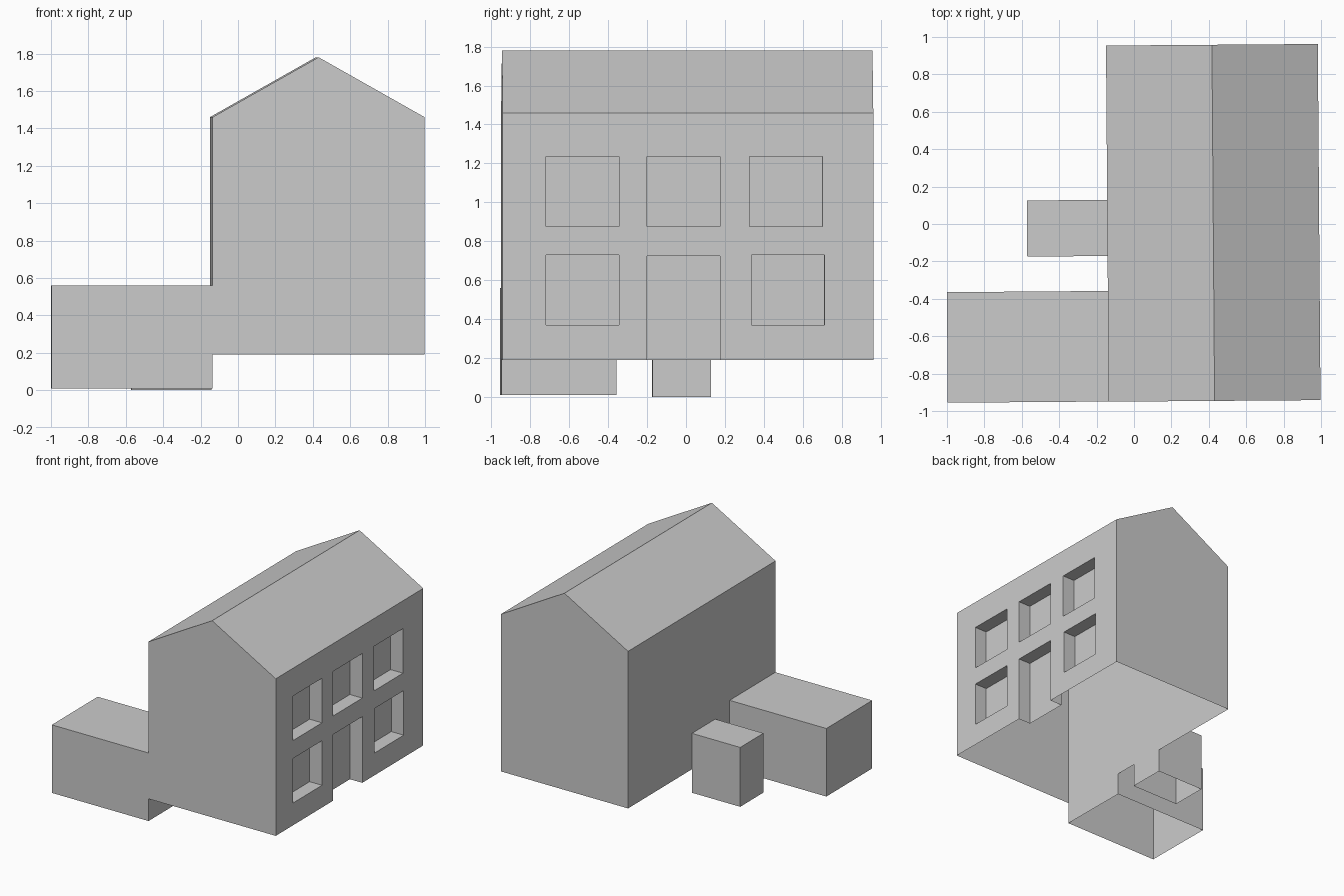
import bpy
import bmesh

if "Cube" in bpy.data.objects:
    bpy.data.objects.remove(bpy.data.objects["Cube"])

TILT = 0.0075                       # the whole model is turned very slightly about z
X0, X1, Y0, Y1 = -0.1425, 0.99, -0.949, 0.955
BASE, EAVE, RIDGE = 0.19, 1.46, 1.78


def make_object(name, bm):
    bmesh.ops.recalc_face_normals(bm, faces=bm.faces)
    mesh = bpy.data.meshes.new(name)
    bm.to_mesh(mesh)
    bm.free()
    obj = bpy.data.objects.new(name, mesh)
    bpy.context.collection.objects.link(obj)
    return obj


def add_box(bm, lo, hi):
    verts = bmesh.ops.create_cube(bm, size=1)["verts"]
    for v in verts:
        v.co = [a + (b - a) * (c + 0.5) for a, b, c in zip(lo, hi, v.co)]


def open_bottom(obj, z):
    """Remove the underside: the shells are hollow from below."""
    bm = bmesh.new()
    bm.from_mesh(obj.data)
    under = [f for f in bm.faces if all(abs(v.co.z - z) < 1e-4 for v in f.verts)]
    bmesh.ops.delete(bm, geom=under, context="FACES")
    bm.to_mesh(obj.data)
    bm.free()
    obj.rotation_euler.z = TILT


# House: gable profile extruded along y
bm = bmesh.new()
profile = [(X0, BASE), (X1, BASE), (X1, EAVE), ((X0 + X1) / 2, RIDGE), (X0, EAVE)]
gable = bm.faces.new([bm.verts.new((x, Y0, z)) for x, z in profile])
ext = bmesh.ops.extrude_face_region(bm, geom=[gable], use_keep_orig=True)
for v in ext["geom"]:
    if isinstance(v, bmesh.types.BMVert):
        v.co.y = Y1
house = make_object("house", bm)

# Window and door recesses on the right wall: (y, z bottom, z top)
bm = bmesh.new()
openings = [(-0.72, 0.875, 1.235), (-0.2, 0.875, 1.235), (0.325, 0.875, 1.235),
            (-0.72, 0.37, 0.73), (0.335, 0.37, 0.73), (-0.2, 0.1, 0.725)]
for y, z0, z1 in openings:
    y -= 0.007                      # compensates the tilt
    add_box(bm, (X1 - 0.11, y, z0), (X1 + 0.1, y + 0.375, z1))
cutter = make_object("recess_cutter", bm)
cutter.hide_render = True

mod = house.modifiers.new("recesses", "BOOLEAN")
mod.operation = "DIFFERENCE"
mod.solver = "EXACT"
mod.object = cutter
bpy.context.view_layer.update()
evaluated = house.evaluated_get(bpy.context.evaluated_depsgraph_get())
cut_mesh = bpy.data.meshes.new_from_object(evaluated)
house.modifiers.clear()
house.data = cut_mesh
bpy.data.objects.remove(cutter)
open_bottom(house, BASE)

# Two lean-to boxes against the left wall
for name, lo, hi in [
    ("annex", (-1.003, -0.948, 0.01), (X0, -0.357, 0.56)),
    ("porch", (-0.572, -0.17, 0.0), (X0, 0.13, 0.48)),
]:
    bm = bmesh.new()
    add_box(bm, lo, hi)
    open_bottom(make_object(name, bm), lo[2])
